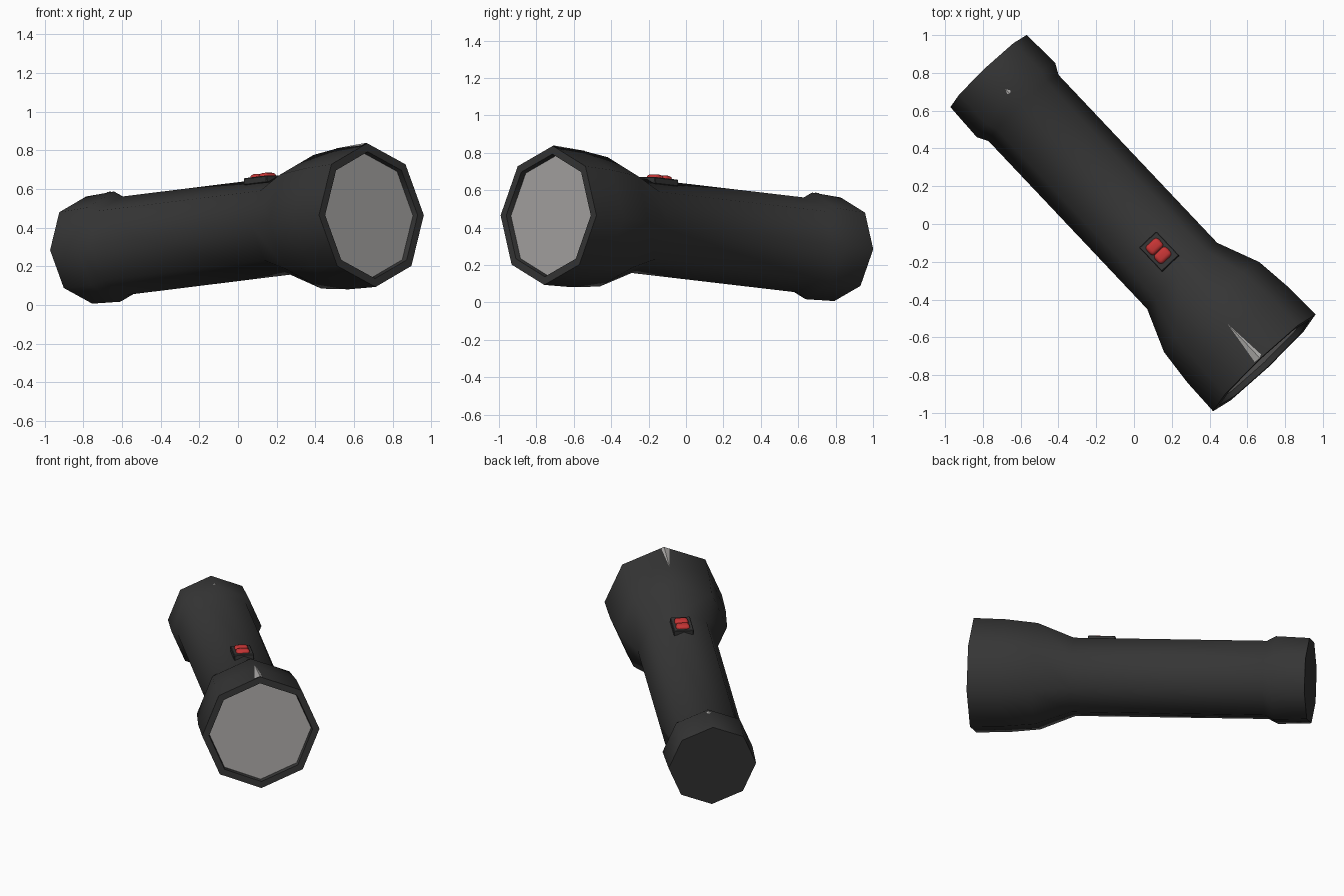
import bpy, bmesh, math
from mathutils import Matrix, Vector

if "Cube" in bpy.data.objects:
    bpy.data.objects.remove(bpy.data.objects["Cube"])

# Frame along the torch: local x = tail to lens, y = sideways, z = up
TAIL, HEAD = Vector((-0.77, 0.81, 0.284)), Vector((0.69, -0.735, 0.465))
ax = (HEAD - TAIL).normalized()
side = Vector((0, 0, 1)).cross(ax).normalized()
up = ax.cross(side)
M = Matrix((ax, side, up)).transposed().to_4x4()
M.translation = TAIL
L = (HEAD - TAIL).length


def material(name, rgb):
    m = bpy.data.materials.new(name)
    m.diffuse_color = (*rgb, 1)
    m.use_nodes = True
    m.node_tree.nodes["Principled BSDF"].inputs["Base Color"].default_value = m.diffuse_color
    return m


black = material("black_plastic", (0.036, 0.036, 0.036))
grey = material("lens_grey", (0.40, 0.39, 0.38))
red = material("switch_red", (0.56, 0.035, 0.035))


def finish(name, bm, mat, angle=None):
    bmesh.ops.recalc_face_normals(bm, faces=bm.faces)
    bm.transform(M)
    me = bpy.data.meshes.new(name)
    bm.to_mesh(me)
    bm.free()
    me.materials.append(mat)
    ob = bpy.data.objects.new(name, me)
    bpy.context.collection.objects.link(ob)
    if angle:
        bpy.ops.object.select_all(action='DESELECT')
        ob.select_set(True)
        bpy.context.view_layer.objects.active = ob
        bpy.ops.object.shade_smooth_by_angle(angle=math.radians(angle))
    return ob


def lathe(name, profile, mat, angle=None, n=8):
    """Octagonal rings along the axis, capped at both ends."""
    bm = bmesh.new()
    rings = [[bm.verts.new((s, r * math.cos(2 * math.pi * i / n),
                            r * math.sin(2 * math.pi * i / n)))
              for i in range(n)] for s, r in profile]
    for a, b in zip(rings, rings[1:]):
        for i in range(n):
            j = (i + 1) % n
            bm.faces.new((a[i], a[j], b[j], b[i]))
    bm.faces.new(rings[0])
    bm.faces.new(rings[-1])
    return finish(name, bm, mat, angle)


def block(name, centre, size, mat, bevel, segments, angle=None):
    bm = bmesh.new()
    bmesh.ops.create_cube(bm, size=1, matrix=Matrix.Translation(centre)
                          @ Matrix.Diagonal((*size, 1)))
    bmesh.ops.bevel(bm, geom=bm.edges[:], offset=bevel, segments=segments,
                    profile=0.5, affect='EDGES')
    return finish(name, bm, mat, angle)


def streak(name, points):
    """Thin plate over the top ridge; points are (s, w, ridge radius)."""
    bm = bmesh.new()
    apex, left, mid, right = [
        bm.verts.new((s, w, r - abs(w) * math.tan(math.pi / 8) + 0.003))
        for s, w, r in points]
    bm.faces.new((apex, left, mid))
    bm.faces.new((apex, mid, right))
    return finish(name, bm, grey)


# Case: tail cap, barrel, flared head, rim and recess
lathe("case", [(0, 0.278), (0.212, 0.286), (0.27, 0.255), (1.498, 0.255),
               (1.726, 0.347), (1.93, 0.368), (L, 0.373),
               (L, 0.329), (L - 0.05, 0.322)], black, 50)

# Lens
lathe("lens", [(L - 0.048, 0.322), (L - 0.03, 0.324)], grey)

# Switch base plate and two-lobed button
block("switch_plate", (1.342, 0, 0.248), (0.175, 0.126, 0.036), black, 0.004, 1)
for i, s in enumerate((1.306, 1.37)):
    block(f"switch_button_{i + 1}", (s, 0, 0.262), (0.064, 0.088, 0.044),
          red, 0.02, 3, 40)

# Pale marks on the top ridge
streak("head_mark", [(1.88, 0, 0.363), (2.125, -0.034, 0.373),
                     (2.13, 0, 0.373), (2.12, 0.018, 0.373)])
streak("tail_mark", [(0.155, 0.0, 0.284), (0.18, -0.012, 0.285),
                     (0.19, 0.0, 0.2855), (0.18, 0.014, 0.285)])
